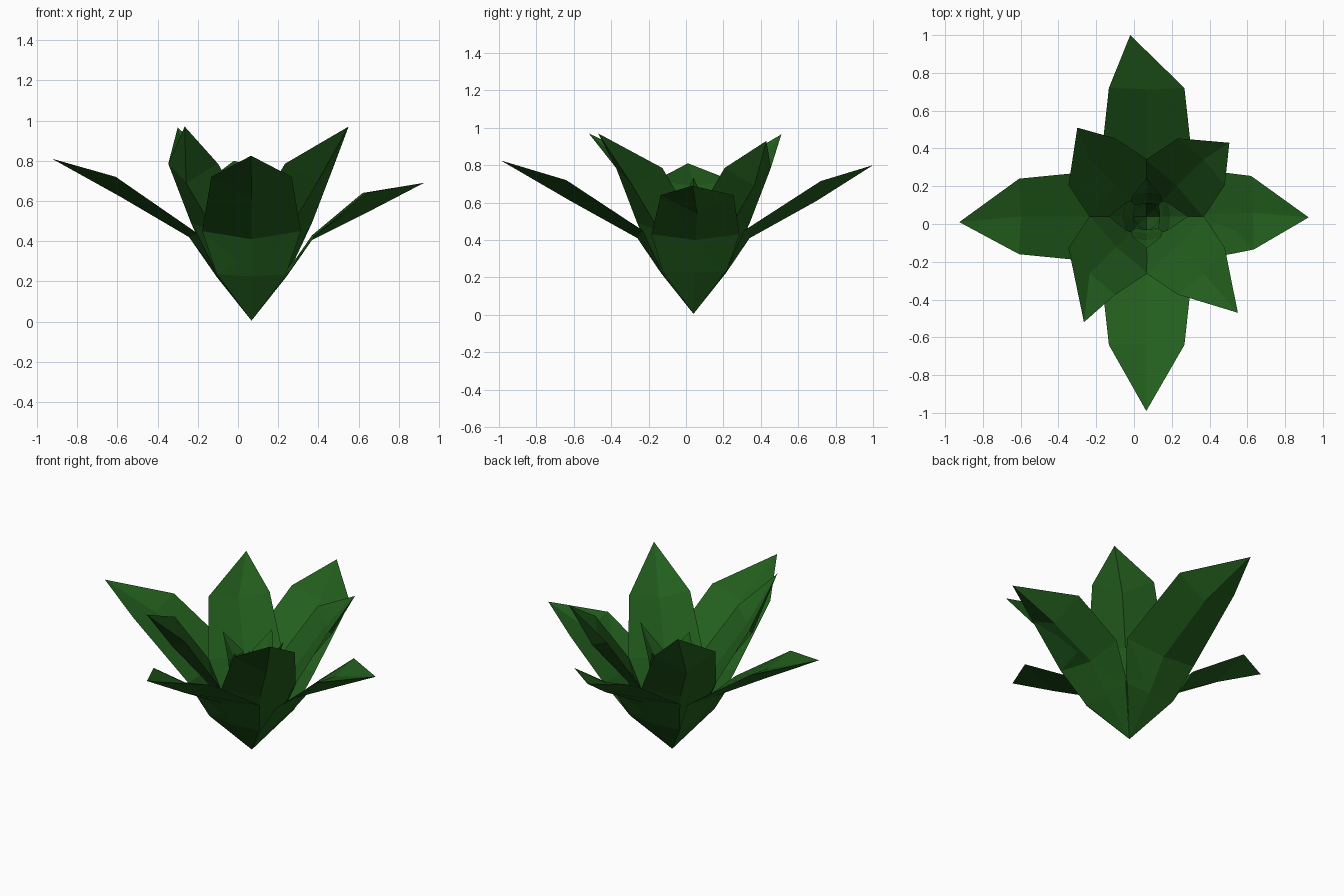
import bpy, math
from mathutils import Vector

if "Cube" in bpy.data.objects:
    bpy.data.objects.remove(bpy.data.objects["Cube"])

CX, CY = 0.067, 0.04   # root of the rosette

mat = bpy.data.materials.new("leaf_green")
mat.diffuse_color = (0.016, 0.11, 0.012, 1)
mat.use_nodes = True
mat.node_tree.nodes["Principled BSDF"].inputs["Base Color"].default_value = mat.diffuse_color


def leaf(name, angle, tip, *sections, root=0.005):
    """Fleshy leaf: keel below, shallow fold above.
    Each section = (edge radius, edge z, keel radius, keel z, half width)."""
    a = math.radians(angle)
    d = Vector((math.cos(a), math.sin(a), 0))
    side = Vector((-d.y, d.x, 0))
    c = Vector((CX, CY, 0))

    def at(r, z, w=0):
        return c + d * r + side * w + Vector((0, 0, z))

    # four points per section: left edge, keel, right edge, upper fold
    verts = [at(0, root)]
    for er, ez, kr, kz, w in sections:
        top = at(kr + (er - kr) * 0.65, kz + (ez - kz) * 0.65)
        verts += [at(er, ez, w), at(kr, kz), at(er, ez, -w), top]
    verts.append(Vector(tip))
    end = len(verts) - 1
    faces = []
    for j in range(4):
        k = (j + 1) % 4
        faces.append((0, 1 + k, 1 + j))
        for s in range(1, end - 4, 4):
            faces.append((s + j, s + k, s + 4 + k, s + 4 + j))
        faces.append((end - 4 + j, end - 4 + k, end))
    me = bpy.data.meshes.new(name)
    me.from_pydata(verts, [], faces)
    me.materials.append(mat)
    ob = bpy.data.objects.new(name, me)
    bpy.context.collection.objects.link(ob)


# Wide outer leaves; their broad feet close into a four-sided pyramid
FOOT = (0.172, 0.235, 0.175, 0.225, 0.172)
leaf("outer_leaf_front", -90, (0.065, -0.99, 0.825), FOOT, (0.27, 0.45, 0.30, 0.41, 0.245), (0.68, 0.72, 0.66, 0.61, 0.20))
leaf("outer_leaf_back", 90, (-0.02, 1.0, 0.80), FOOT, (0.27, 0.45, 0.30, 0.41, 0.245), (0.68, 0.715, 0.66, 0.61, 0.20))
leaf("outer_leaf_left", 180, (-0.925, 0.01, 0.81), FOOT, (0.27, 0.44, 0.31, 0.42, 0.24), (0.675, 0.72, 0.65, 0.62, 0.20))
leaf("outer_leaf_right", 2, (0.925, 0.035, 0.69), FOOT, (0.31, 0.43, 0.29, 0.40, 0.235), (0.56, 0.64, 0.57, 0.54, 0.195))

# Steeper diagonal leaves
for name, ang, tip in (("front_right", -45, (0.55, -0.47, 0.97)), ("front_left", -135, (-0.265, -0.52, 0.97)),
                       ("back_left", 135, (-0.3, 0.51, 0.965)), ("back_right", 45, (0.505, 0.43, 0.93))):
    leaf("diagonal_leaf_" + name, ang, tip, (0.13, 0.27, 0.14, 0.25, 0.15),
         (0.21, 0.49, 0.26, 0.45, 0.215), (0.41, 0.785, 0.46, 0.69, 0.175))

# Inner upright leaves, then the tight heart
for i, (r, z) in enumerate(((0.22, 0.735), (0.2, 0.68), (0.2, 0.69), (0.17, 0.67))):
    a = math.radians(90 * i)
    tip = (CX + r * math.cos(a), CY + r * math.sin(a), z)
    leaf(f"inner_leaf_{i}", 90 * i, tip, (0.08, 0.36, 0.11, 0.34, 0.085), (0.11, 0.56, 0.15, 0.54, 0.075))
for i in range(4):
    a = math.radians(45 + 90 * i)
    tip = (CX + 0.09 * math.cos(a), CY + 0.09 * math.sin(a), 0.58)
    leaf(f"heart_leaf_{i}", 45 + 90 * i, tip, (0.05, 0.33, 0.07, 0.32, 0.05), (0.06, 0.48, 0.08, 0.46, 0.04))
